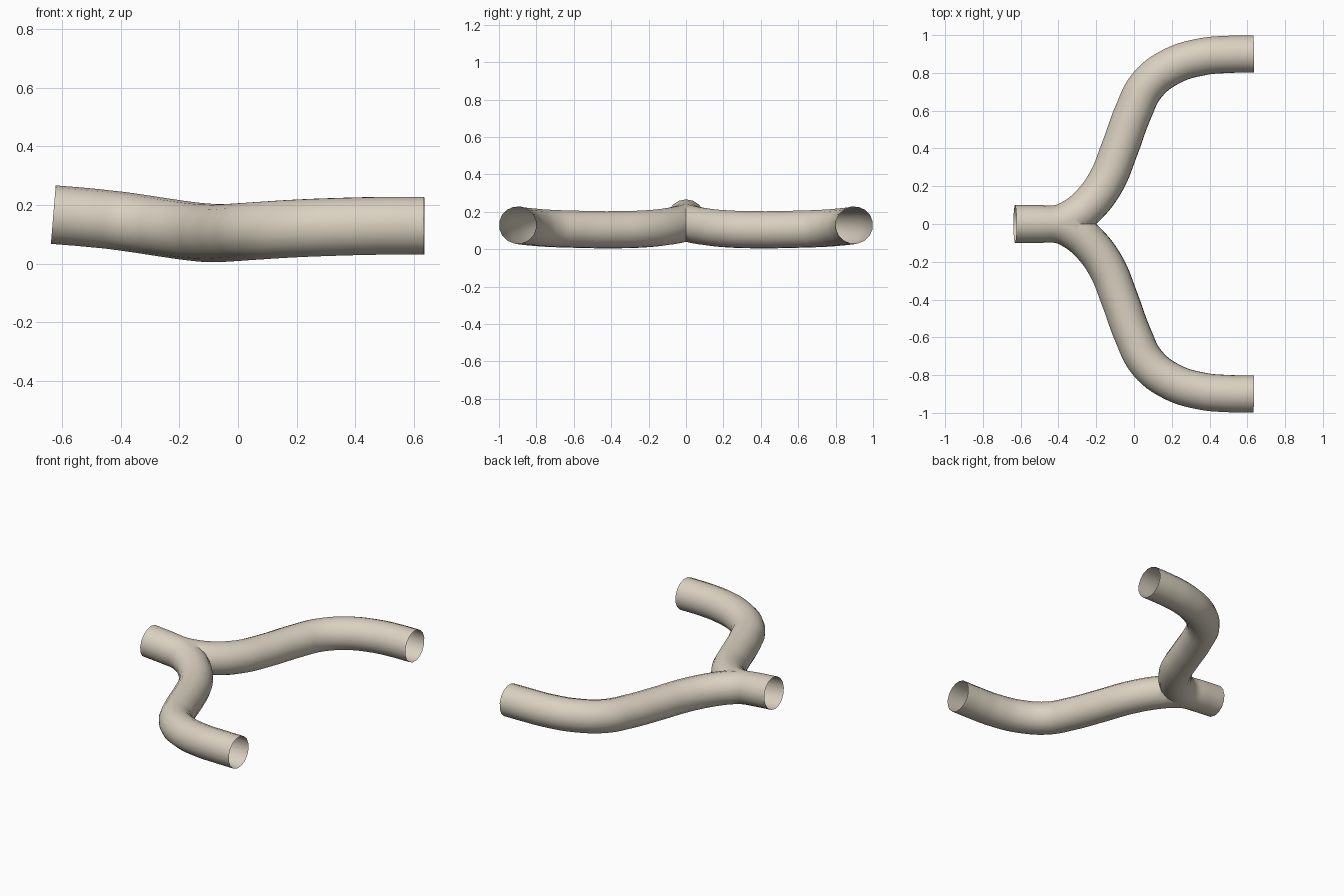
import bpy
import bmesh
import math

if "Cube" in bpy.data.objects:
    bpy.data.objects.remove(bpy.data.objects["Cube"], do_unlink=True)

RADIUS = 0.1

# Warm beige material
beige = bpy.data.materials.new("warm_beige")
beige.use_nodes = True
colour = (0.70, 0.64, 0.53, 1.0)
beige.diffuse_color = colour
beige.node_tree.nodes["Principled BSDF"].inputs["Base Color"].default_value = colour

# Centre line of one branch, from the shared inlet to its outlet
path = [
    (-0.63, 0.0, 0.167), (-0.51, 0.0, 0.157), (-0.4, 0.002, 0.145),
    (-0.33, 0.03, 0.135), (-0.245, 0.095, 0.122), (-0.15, 0.22, 0.109),
    (-0.075, 0.4, 0.104), (-0.005, 0.59, 0.107), (0.07, 0.735, 0.112),
    (0.2, 0.835, 0.12), (0.36, 0.885, 0.126), (0.5, 0.898, 0.129),
    (0.635, 0.9, 0.129),
]

# Sweep a round section along the centre line
curve = bpy.data.curves.new("branch_path", "CURVE")
curve.dimensions = "3D"
curve.resolution_u = 6
curve.bevel_depth = RADIUS
curve.bevel_resolution = 6
curve.use_fill_caps = False
spline = curve.splines.new("BEZIER")
spline.bezier_points.add(len(path) - 1)
for point, co in zip(spline.bezier_points, path):
    point.co = co
    point.handle_left_type = point.handle_right_type = "AUTO"
sweep = bpy.data.objects.new("branch_sweep", curve)
bpy.context.collection.objects.link(sweep)
bpy.context.view_layer.update()
graph = bpy.context.evaluated_depsgraph_get()
mesh = bpy.data.meshes.new_from_object(sweep.evaluated_get(graph))
bpy.data.objects.remove(sweep, do_unlink=True)

# Trim the branch at the middle plane so both halves join cleanly
bm = bmesh.new()
bm.from_mesh(mesh)
bmesh.ops.remove_doubles(bm, verts=bm.verts, dist=0.0001)
bmesh.ops.bisect_plane(
    bm, geom=bm.verts[:] + bm.edges[:] + bm.faces[:], dist=0.0005,
    plane_co=(0, 0, 0), plane_no=(0, 1, 0), clear_inner=True)
bm.to_mesh(mesh)
bm.free()
mesh.materials.clear()
mesh.materials.append(beige)

pipe = bpy.data.objects.new("forked_pipe", mesh)
bpy.context.collection.objects.link(pipe)

# Mirror the second branch
mirror = pipe.modifiers.new("second_branch", "MIRROR")
mirror.use_axis = (False, True, False)
mirror.use_clip = True
mirror.merge_threshold = 0.002

bpy.ops.object.select_all(action="DESELECT")
pipe.select_set(True)
bpy.context.view_layer.objects.active = pipe
bpy.ops.object.modifier_apply(modifier=mirror.name)
bpy.ops.object.shade_smooth_by_angle(angle=math.radians(35))
